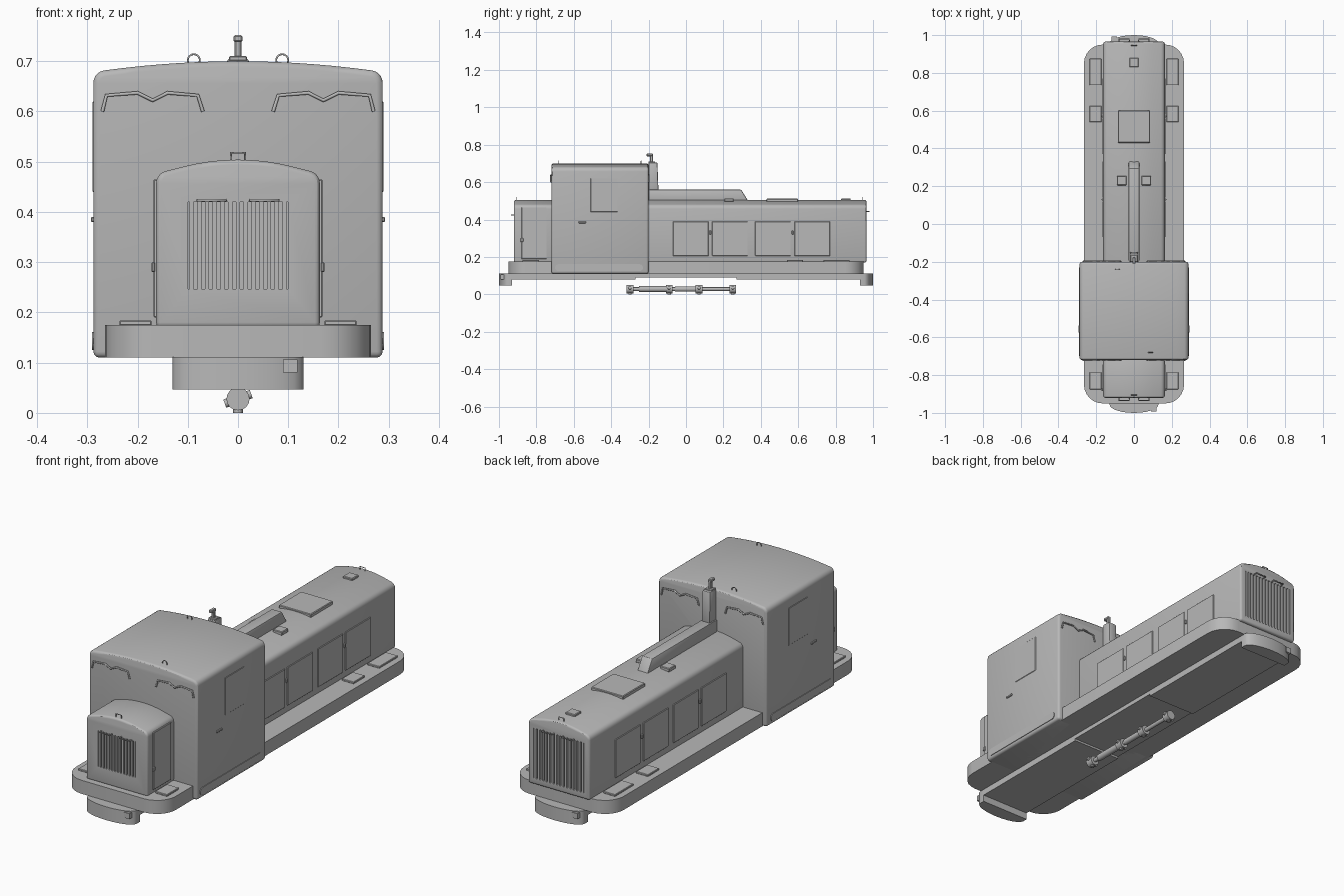
import bpy, bmesh, math
from mathutils import Vector

cube = bpy.data.objects.get("Cube")
if cube:
    bpy.data.objects.remove(cube, do_unlink=True)

GREY = (0.48, 0.48, 0.48, 1)
paint = bpy.data.materials.new("plain_grey")
paint.use_nodes = True
paint.diffuse_color = GREY
paint.node_tree.nodes["Principled BSDF"].inputs["Base Color"].default_value = GREY


def prism(name, pts, axis, lo, hi, bevel=0.0, segments=3):
    """Extrude a closed 2D outline along an axis, rounding its hard edges."""
    place = {"X": lambda a, b, t: (t, a, b),
             "Y": lambda a, b, t: (a, t, b),
             "Z": lambda a, b, t: (a, b, t)}[axis]
    bm = bmesh.new()
    ends = [[bm.verts.new(place(a, b, t)) for a, b in pts] for t in (lo, hi)]
    for ring in ends:
        bm.faces.new(ring)
    n = len(pts)
    for i in range(n):
        j = (i + 1) % n
        bm.faces.new((ends[0][i], ends[0][j], ends[1][j], ends[1][i]))
    bmesh.ops.recalc_face_normals(bm, faces=bm.faces)
    if bevel:
        hard = [e for e in bm.edges if e.calc_face_angle(0) > 0.7]
        bmesh.ops.bevel(bm, geom=hard, offset=bevel, segments=segments,
                        affect='EDGES', profile=0.5, clamp_overlap=True)
    mesh = bpy.data.meshes.new(name)
    bm.to_mesh(mesh)
    bm.free()
    mesh.materials.append(paint)
    ob = bpy.data.objects.new(name, mesh)
    bpy.context.collection.objects.link(ob)
    return ob


def box(name, x0, x1, y0, y1, z0, z1, bevel=0.0):
    return prism(name, [(x0, y0), (x1, y0), (x1, y1), (x0, y1)], "Z", z0, z1, bevel, 1)


def rounded(w, l, r, steps=6):
    """Rounded rectangle with half sizes w and l."""
    pts = []
    for k, (sx, sy) in enumerate(((1, 1), (-1, 1), (-1, -1), (1, -1))):
        for i in range(steps + 1):
            a = math.pi / 2 * (k + i / steps)
            pts.append((sx * (w - r) + r * math.cos(a), sy * (l - r) + r * math.sin(a)))
    return pts


def arched(w, base, edge, top, r):
    """Body section with rounded eaves and a gently arched roof."""
    right = [(w, base)]
    for i in range(6):
        a = math.radians(16 * i)
        right.append((w - r + r * math.cos(a), edge - r + r * math.sin(a)))
    for i in range(1, 7):
        t = 1 - i / 7
        right.append(((w - r) * t, edge + (top - edge) * (1 - t * t)))
    return right + [(0, top)] + [(-x, z) for x, z in reversed(right)]


def wire(name, pts, radius, closed=False):
    cu = bpy.data.curves.new(name, 'CURVE')
    cu.dimensions = '3D'
    cu.bevel_depth = radius
    cu.bevel_resolution = 1
    cu.use_fill_caps = True
    sp = cu.splines.new('POLY')
    sp.points.add(len(pts) - 1)
    for p, co in zip(sp.points, pts):
        p.co = (*co, 1)
    sp.use_cyclic_u = closed
    cu.materials.append(paint)
    ob = bpy.data.objects.new(name, cu)
    bpy.context.collection.objects.link(ob)


def cylinder(name, radius, y0, y1, z, sides=16):
    ring = [(radius * math.cos(math.tau * i / sides), z + radius * math.sin(math.tau * i / sides))
            for i in range(sides)]
    return prism(name, ring, "Y", y0, y1)


def cut(body, cutter):
    mod = body.modifiers.new("recess", 'BOOLEAN')
    mod.operation = 'DIFFERENCE'
    mod.object = cutter
    bpy.context.view_layer.objects.active = body
    bpy.ops.object.modifier_apply(modifier=mod.name)
    bpy.data.objects.remove(cutter, do_unlink=True)


# Deck and underframe
prism("deck", rounded(0.265, 0.95, 0.1), "Z", 0.11, 0.175)
for s, end in ((-1, "front"), (1, "rear")):
    box(end + "_frame", -0.13, 0.13, *sorted((s * 0.27, s * 0.93)), 0.08, 0.111)
    nose = [(0.13 * math.sin(a), s * (0.955 + 0.045 * math.cos(a)))
            for a in (math.pi * (i / 12 - 0.5) for i in range(13))]
    nose = [(-0.13, s * 0.93)] + nose + [(0.13, s * 0.93)]
    prism(end + "_buffer", nose, "Z", 0.047, 0.111)
    box(end + "_buffer_bracket", *sorted((-s * 0.09, -s * 0.118)),
        *sorted((s * 0.96, s * 0.992)), 0.08, 0.106)
box("middle_frame", -0.13, 0.13, -0.27, 0.27, 0.09, 0.111)

# Cab and hoods
prism("cab", arched(0.288, 0.11, 0.682, 0.70, 0.025), "Y", -0.72, -0.20, 0.012)
hood = arched(0.163, 0.17, 0.482, 0.504, 0.025)
short_hood = prism("short_hood", hood, "Y", -0.92, -0.71, 0.01)
long_hood = prism("long_hood", hood, "Y", -0.21, 0.965, 0.01)


def grille(body, name, y, s, half, z0, z1, count):
    """Recess in the end of a hood filled with upright slats."""
    inner = y - s * 0.02
    cut(body, box(name + "_cutter", -half, half, *sorted((inner, y + s * 0.03)), z0, z1))
    step = 2 * half / count
    for i in range(count):
        x = -half + step * (i + 0.5)
        box(f"{name}_slat_{i}", x - step * 0.27, x + step * 0.27,
            *sorted((inner - s * 0.002, y)), z0 - 0.002, z1 + 0.002)
    for side in (-1, 1):
        a, b = side * 0.025, side * 0.08
        out = y + s * 0.014
        wire(name + "_handle", [(a, y, z1 + 0.003), (a, out, z1 + 0.003),
                                (b, out, z1 + 0.003), (b, y, z1 + 0.003)], 0.003)


grille(short_hood, "front_grille", -0.92, -1, 0.10, 0.247, 0.42, 13)
grille(long_hood, "rear_grille", 0.965, 1, 0.135, 0.2, 0.44, 15)

for x in (-1, 1):
    # Hood side doors
    def side_plate(name, w, thick, y0, y1, z0, z1):
        return box(name, *sorted((x * (w - 0.003), x * (w + thick))), y0, y1, z0, z1, 0.002)

    side_plate("short_hood_door", 0.163, 0.005, -0.88, -0.745, 0.19, 0.465)
    side_plate("short_hood_latch", 0.168, 0.004, -0.885, -0.87, 0.28, 0.30)
    for y0, y1 in ((-0.07, 0.12), (0.14, 0.33), (0.37, 0.56), (0.58, 0.77)):
        side_plate("engine_door", 0.163, 0.004, y0, y1, 0.205, 0.39)
    for y in (0.13, 0.57):
        side_plate("door_latch", 0.165, 0.006, y - 0.005, y + 0.005, 0.32, 0.34)

    # Cab side window, handle and lower strip
    side_plate("cab_window", 0.288, 0.002, -0.51, -0.365, 0.44, 0.62)
    side_plate("cab_handle", 0.288, 0.005, -0.575, -0.535, 0.38, 0.39)
    strip = [(a - 0.465, b + 0.143) for a, b in rounded(0.235, 0.018, 0.017)]
    prism("cab_strip", strip, "X", *sorted((x * 0.286, x * 0.291)))

    # Deck hatches
    for y0, y1 in ((0.735, 0.875), (0.54, 0.625), (-0.875, -0.785)):
        box("deck_hatch", *sorted((x * 0.172, x * 0.236)), y0, y1, 0.174, 0.184, 0.002)

    # Rain gutters over the cab end windows
    for y in (-0.722, -0.198):
        gutter = [(0.27, 0.60), (0.262, 0.632), (0.2, 0.637), (0.17, 0.622),
                  (0.14, 0.637), (0.08, 0.632), (0.07, 0.60)]
        wire("rain_gutter", [(x * a, y, b) for a, b in gutter], 0.004)

    # Lifting rings on the cab roof
    ring = [Vector((x * 0.088 + 0.012 * math.cos(a), -0.46 - x * 0.22, 0.702 + 0.012 * math.sin(a)))
            for a in (math.tau * i / 16 for i in range(16))]
    wire("lifting_ring", ring, 0.002, True)
    box("roof_cap", x * 0.065 - 0.025, x * 0.065 + 0.025, 0.205, 0.255, 0.495, 0.513, 0.003)

# Hood roof fittings
box("roof_hatch", -0.085, 0.085, 0.43, 0.60, 0.49, 0.511, 0.003)
box("filler_cap", -0.025, 0.025, 0.83, 0.88, 0.5, 0.513, 0.003)
for y in (-0.905, 0.945):
    wire("hood_loop", [(-0.014, y, 0.5), (-0.014, y, 0.518), (0.014, y, 0.518), (0.014, y, 0.5)], 0.0025)

# Exhaust duct, stack and horn
prism("exhaust_duct", [(-0.2, 0.495), (0.335, 0.495), (0.295, 0.56), (-0.2, 0.56)],
      "X", -0.028, 0.028, 0.006, 2)
prism("exhaust_stack", [(-0.2, 0.55), (-0.147, 0.55), (-0.153, 0.705), (-0.2, 0.705)],
      "X", -0.022, 0.022, 0.006, 2)
box("horn_base", -0.018, 0.018, -0.2, -0.165, 0.70, 0.71, 0.002)
box("horn_post", -0.007, 0.007, -0.193, -0.176, 0.705, 0.745, 0.003)
box("horn_head", -0.009, 0.009, -0.21, -0.176, 0.738, 0.752, 0.003)

# Drive shaft with joints
Z = 0.028
cylinder("drive_shaft", 0.010, -0.30, 0.26, Z)
cylinder("shaft_sleeve", 0.016, -0.25, -0.1, Z)
cylinder("shaft_sleeve_rear", 0.014, -0.06, 0.06, Z)
for y in (-0.30, -0.09, 0.07, 0.25):
    cylinder("shaft_flange", 0.023, y - 0.018, y + 0.018, Z)
    for a in (-90, 20, 200):
        d = Vector((math.cos(math.radians(a)), 0, math.sin(math.radians(a))))
        c = Vector((0, y, Z))
        wire("joint_stub", [c + d * 0.015, c + d * 0.028], 0.010)

# Smooth rounded surfaces, keeping hard edges crisp
bpy.ops.object.select_all(action='DESELECT')
for ob in bpy.context.scene.objects:
    if ob.type == 'MESH' and paint.name in ob.data.materials:
        ob.select_set(True)
        bpy.context.view_layer.objects.active = ob
bpy.ops.object.shade_smooth_by_angle(angle=math.radians(30))
